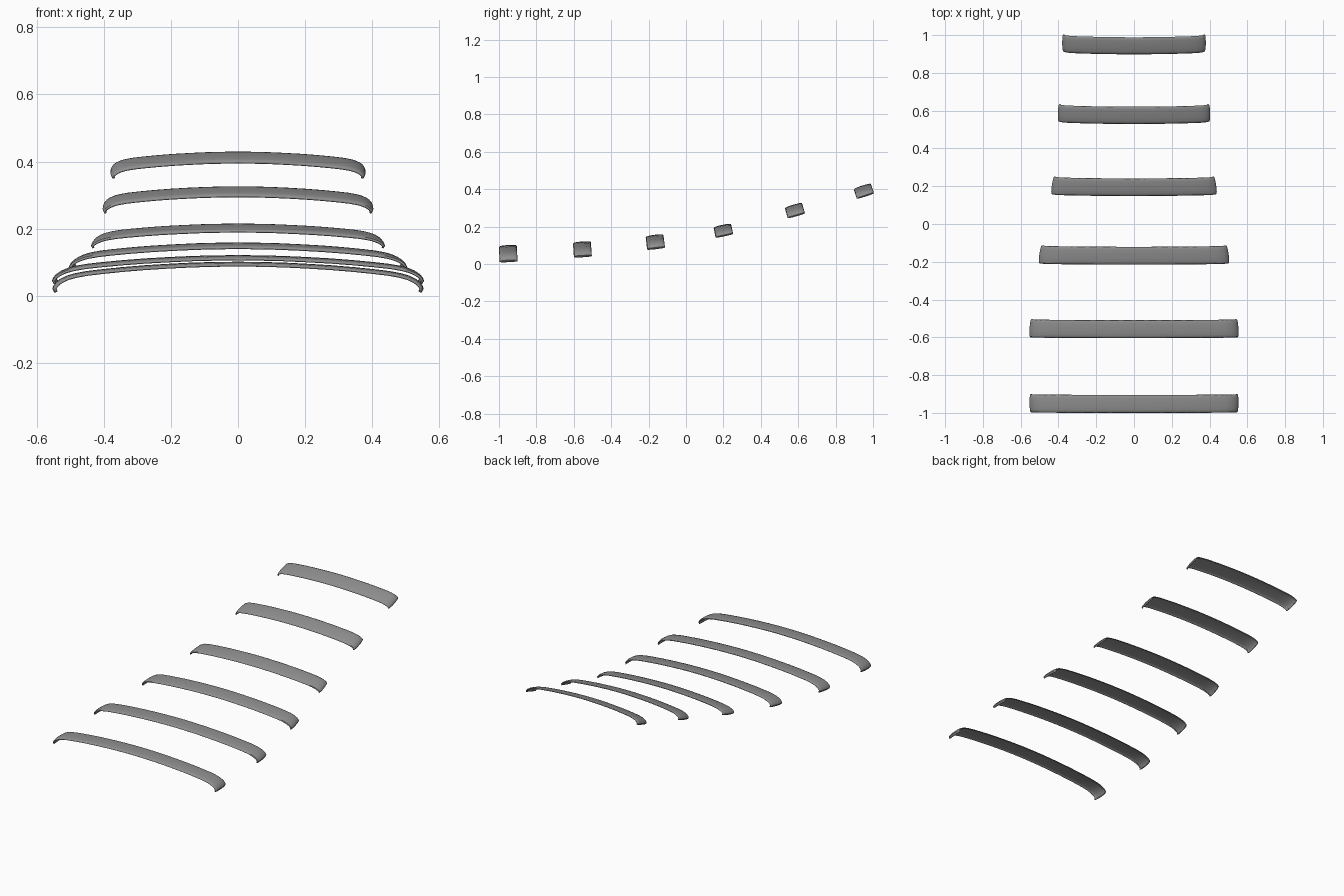
import bpy, bmesh, math

if "Cube" in bpy.data.objects:
    bpy.data.objects.remove(bpy.data.objects["Cube"])

grey = bpy.data.materials.new("mid grey")
grey.diffuse_color = (0.27, 0.27, 0.27, 1)
grey.use_nodes = True
grey.node_tree.nodes["Principled BSDF"].inputs["Base Color"].default_value = grey.diffuse_color

# Half profile of a slat: (fraction of half width, fraction of end drop)
HALF = [(0, 0), (.12, .008), (.25, .03), (.38, .07), (.5, .115), (.62, .175), (.74, .25),
        (.82, .31), (.88, .38), (.92, .45), (.955, .55), (.98, .66), (.995, .78),
        (1, .88), (.99, 1)]
PROFILE = [(-x, d) for x, d in reversed(HALF[1:])] + HALF

# Across the slat: (offset along its depth, dip of the gently arched surface)
ACROSS = [(-.048, .009), (-.044, .004), (-.032, .0015), (-.012, 0), (.012, 0),
          (.032, .001), (.044, .003), (.048, .006)]


def slat(name, y, z, half_width, drop, tilt, taper):
    """Thin arched strip with turned-down ends, leaning back by tilt degrees."""
    bm = bmesh.new()
    c, s = math.cos(math.radians(tilt)), math.sin(math.radians(tilt))
    rows = []
    for v, dip in ACROSS:
        w = half_width - taper * (v / .096 + .5)
        row = []
        for i, (fx, fd) in enumerate(PROFILE):
            # the dip follows the surface normal: down on top, inward at the ends
            a, b = PROFILE[max(i - 1, 0)], PROFILE[min(i + 1, len(PROFILE) - 1)]
            tx, tz = (b[0] - a[0]) * w, -(b[1] - a[1]) * drop
            n = math.hypot(tx, tz)
            x = fx * w + tz / n * dip
            h = -fd * drop - tx / n * dip
            row.append(bm.verts.new((x, y + v * c - h * s, z + v * s + h * c)))
        rows.append(row)
    for r0, r1 in zip(rows, rows[1:]):
        for i in range(len(PROFILE) - 1):
            bm.faces.new((r0[i], r0[i + 1], r1[i + 1], r1[i]))
    mesh = bpy.data.meshes.new(name)
    bm.to_mesh(mesh)
    bm.free()
    mesh.materials.append(grey)
    ob = bpy.data.objects.new(name, mesh)
    bpy.context.collection.objects.link(ob)
    solid = ob.modifiers.new("thickness", 'SOLIDIFY')
    solid.thickness = .004
    solid.offset = -1
    bpy.ops.object.select_all(action='DESELECT')
    ob.select_set(True)
    bpy.context.view_layer.objects.active = ob
    bpy.ops.object.shade_smooth_by_angle(angle=math.radians(40))


# Six slats from front to back: y, z, half width, end drop, tilt, taper
SLATS = [(-.953, .101, .553, .091, 3, 0),
         (-.557, .120, .557, .084, 4, .008),
         (-.169, .156, .508, .077, 7, .014),
         (.193, .209, .442, .062, 12, .014),
         (.573, .317, .405, .064, 16, .004),
         (.941, .419, .380, .061, 18, 0)]
for i, p in enumerate(SLATS):
    slat(f"slat_{i + 1}", *p)
